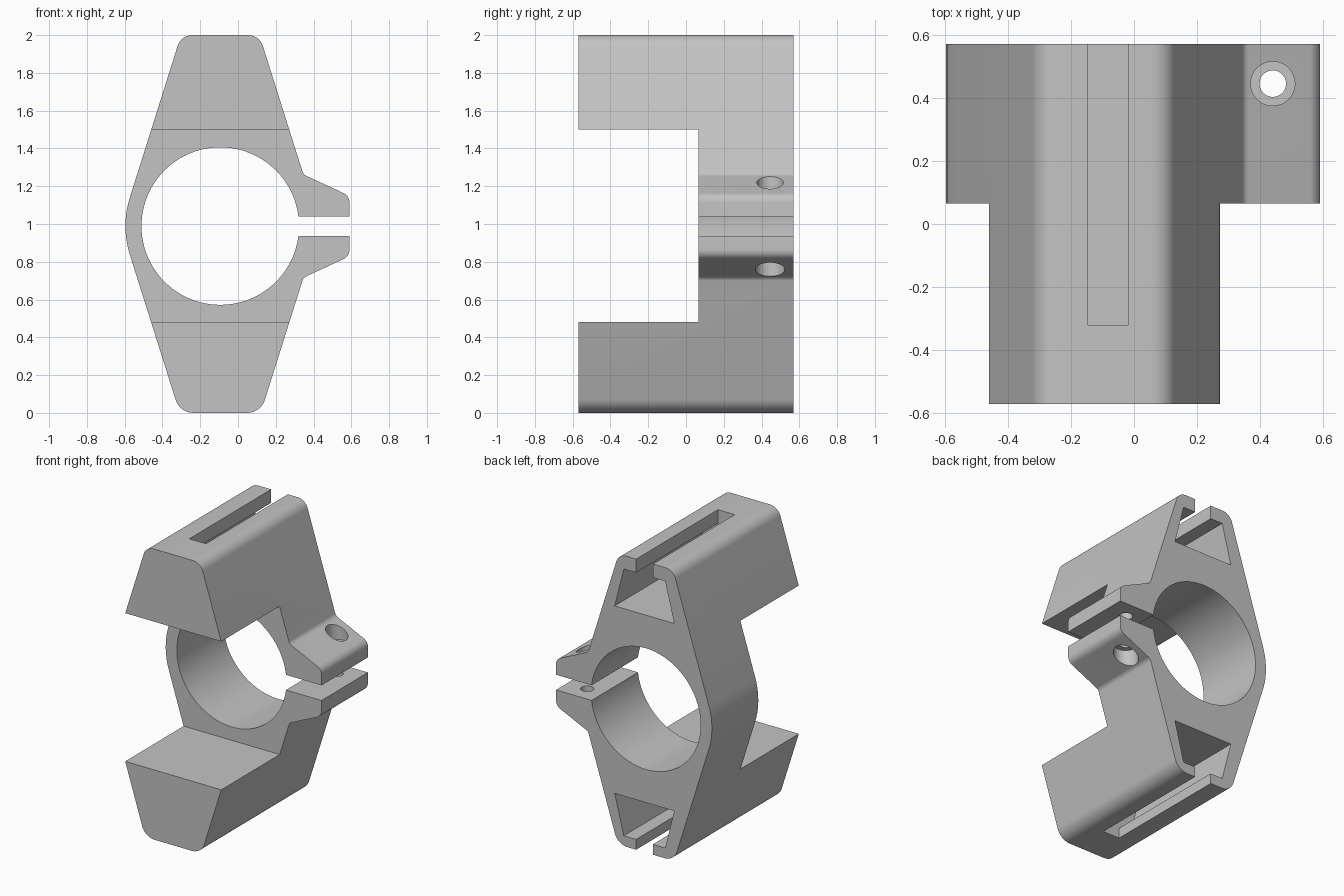
import bpy, bmesh, math
from mathutils import Vector

if "Cube" in bpy.data.objects:
    bpy.data.objects.remove(bpy.data.objects["Cube"], do_unlink=True)

CX, CZ = -0.094, 0.989          # bore axis
BACK, FRONT, STEP = 0.57, -0.57, 0.065
RIM, TAPER = 0.502, math.radians(17.5)
TIP = RIM / math.cos(TAPER)

grey = bpy.data.materials.new("light grey")
grey.use_nodes = True
colour = (0.55, 0.55, 0.55, 1)
grey.diffuse_color = colour
grey.node_tree.nodes["Principled BSDF"].inputs["Base Color"].default_value = colour


def half_width(z):
    """Half width of the tapered body at height z."""
    return TIP - abs(z - CZ) * math.tan(TAPER)


def rounded(corners, steps=10):
    """Outline from (x, z, radius) corners, with filleted corners."""
    out = []
    for i, (x, z, r) in enumerate(corners):
        p = Vector((x, z))
        if r == 0:
            out.append(p)
            continue
        a = (Vector(corners[i - 1][:2]) - p).normalized()
        b = (Vector(corners[(i + 1) % len(corners)][:2]) - p).normalized()
        half = a.angle(b) / 2
        centre = p + (a + b).normalized() * (r / math.sin(half))
        start = p + a * (r / math.tan(half)) - centre
        end = p + b * (r / math.tan(half)) - centre
        sweep = math.pi - 2 * half
        for k in range(steps + 1):
            t = k / steps
            out.append(centre + (start * math.sin((1 - t) * sweep)
                                 + end * math.sin(t * sweep)) / math.sin(sweep))
    return out


def make_object(name, bm):
    bmesh.ops.recalc_face_normals(bm, faces=bm.faces)
    mesh = bpy.data.meshes.new(name)
    bm.to_mesh(mesh)
    bm.free()
    mesh.materials.append(grey)
    ob = bpy.data.objects.new(name, mesh)
    bpy.context.collection.objects.link(ob)
    return ob


def prism(name, outline, y0, y1):
    """Extrude an x-z outline along y."""
    bm = bmesh.new()
    face = bm.faces.new([bm.verts.new((p[0], y0, p[1])) for p in outline])
    new = bmesh.ops.extrude_face_region(bm, geom=[face])["geom"]
    bmesh.ops.translate(bm, vec=(0, y1 - y0, 0),
                        verts=[v for v in new if isinstance(v, bmesh.types.BMVert)])
    return make_object(name, bm)


def box(name, x0, x1, y0, y1, z0, z1):
    return prism(name, [(x0, z0), (x1, z0), (x1, z1), (x0, z1)], y0, y1)


def drill(name, x, y, z0, z1, radius):
    bm = bmesh.new()
    bmesh.ops.create_cone(bm, cap_ends=True, segments=48, radius1=radius,
                          radius2=radius, depth=z1 - z0)
    bmesh.ops.translate(bm, verts=bm.verts, vec=(x, y, (z0 + z1) / 2))
    return make_object(name, bm)


# Clamp body: tapered outline with a pair of ears on the +x side
def ear(side):
    root = CZ + side * 0.273
    return [(CX + half_width(root), root, 0.04), (0.59, CZ + side * 0.16, 0.055)]


top, bottom = half_width(2), half_width(0)
outline = [(CX - bottom, 0, 0.1), (CX + bottom, 0, 0.1)] + ear(-1) + ear(1)[::-1]
outline += [(CX + top, 2, 0.08), (CX - top, 2, 0.08), (CX - TIP, CZ, RIM)]
body = prism("clamp_body", rounded(outline), FRONT, BACK)

# Bore, ear gap and front recess
circle = [(CX + 0.417 * math.cos(k * math.tau / 96), CZ + 0.417 * math.sin(k * math.tau / 96))
          for k in range(96)]
cutters = [
    box("front_recess_cutter", -1, 1, -1, STEP, 0.48, 1.5),
    prism("bore_cutter", circle, -1, 1),
    box("gap_cutter", 0.1, 1, -1, 1, 0.937, 1.041),
]

# Screw hole with a counterbore on each ear
SX, SY = 0.44, 0.445
cutters += [
    drill("screw_cutter", SX, SY, 0.6, 1.4, 0.042),
    drill("upper_counterbore_cutter", SX, SY, 1.14, 1.4, 0.07),
    drill("lower_counterbore_cutter", SX, SY, 0.6, 0.84, 0.078),
]

# Flared slots in both ends, open at the back
SLOT = -0.083
for side, name in ((1, "upper"), (-1, "lower")):
    def z(h):
        return CZ + side * h
    shape = [(0.227, 0.645), (0.157, 0.918), (0.0635, 0.918), (0.0635, 1.1)]
    pts = [(SLOT + w, z(h)) for w, h in shape] + [(SLOT - w, z(h)) for w, h in shape[::-1]]
    cutters.append(prism(name + "_slot_cutter", pts, -0.32, 1))

# Apply the cuts
bpy.context.view_layer.objects.active = body
for cutter in cutters:
    cutter.hide_render = True
    mod = body.modifiers.new(cutter.name, "BOOLEAN")
    mod.operation = "DIFFERENCE"
    mod.solver = "EXACT"
    mod.object = cutter
    bpy.ops.object.modifier_apply(modifier=mod.name)
    bpy.data.objects.remove(cutter, do_unlink=True)

bpy.ops.object.select_all(action="DESELECT")
body.select_set(True)
bpy.ops.object.shade_smooth_by_angle(angle=math.radians(25))
